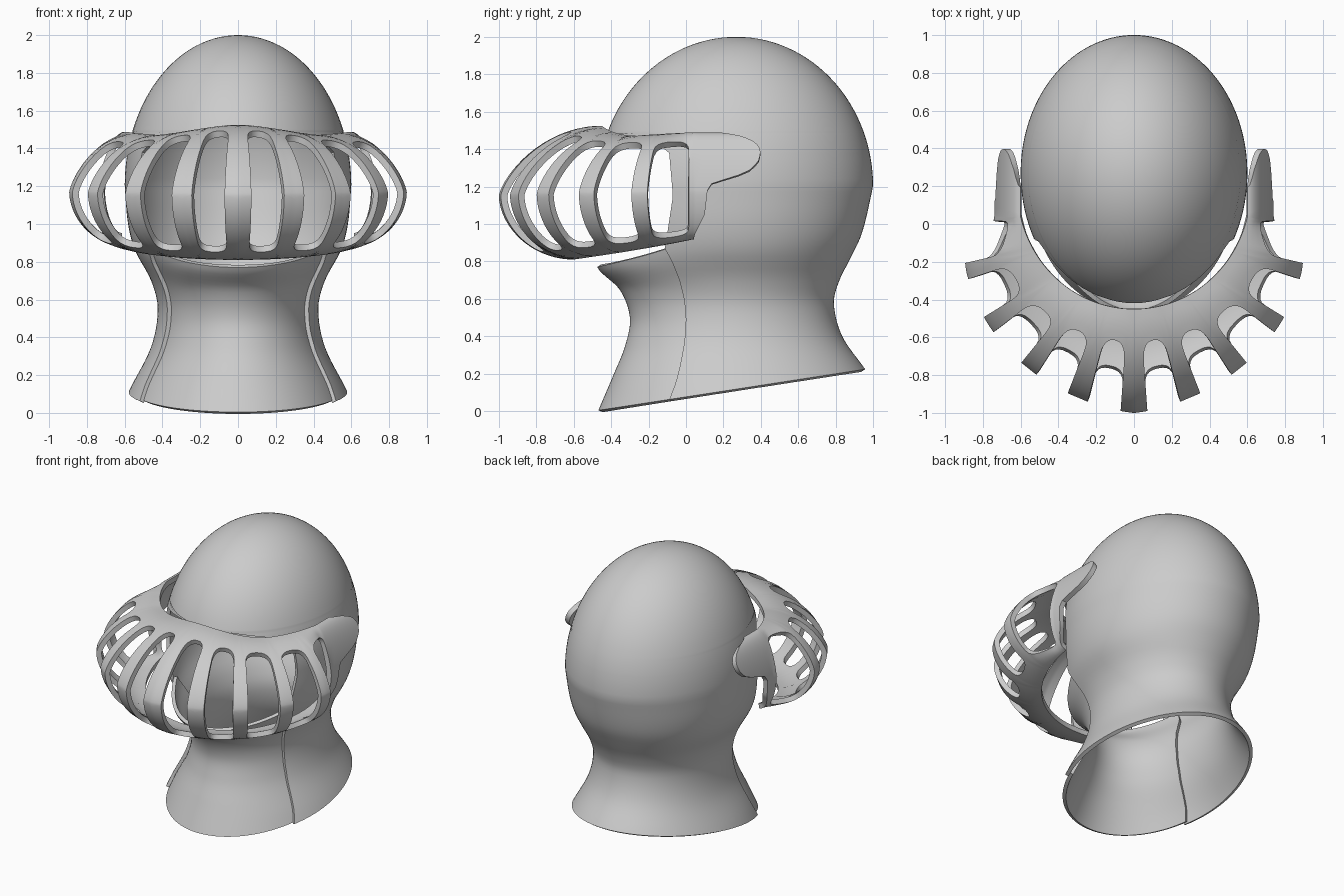
import bpy, bmesh
from math import sin, cos, pi, acos, asin, sqrt, radians

if "Cube" in bpy.data.objects:
    bpy.data.objects.remove(bpy.data.objects["Cube"])

YC = 0.27  # depth of the widest line of the skull


def curve(pts, x):
    """Smooth cubic through a few (x, value) points."""
    n = len(pts)
    x = min(max(x, pts[0][0]), pts[-1][0])
    i = max(k for k in range(n - 1) if pts[k][0] <= x)

    def slope(k):
        a, b = pts[max(k - 1, 0)], pts[min(k + 1, n - 1)]
        return (b[1] - a[1]) / (b[0] - a[0])
    (x0, y0), (x1, y1) = pts[i], pts[i + 1]
    h = x1 - x0
    s = (x - x0) / h
    return ((2*s**3 - 3*s*s + 1) * y0 + (s**3 - 2*s*s + s) * h * slope(i)
            + (3*s*s - 2*s**3) * y1 + (s**3 - s*s) * h * slope(i + 1))


def linear(pts, x):
    for (x0, y0), (x1, y1) in zip(pts, pts[1:]):
        if x <= x1:
            return y0 + (y1 - y0) * max(0, (x - x0) / (x1 - x0))
    return pts[-1][1]


def add_grid(bm, rows):
    vs = [[bm.verts.new(p) for p in r] for r in rows]
    for a, b in zip(vs, vs[1:]):
        for j in range(len(a) - 1):
            bm.faces.new((a[j], b[j], b[j + 1], a[j + 1]))


def finish(bm, name, thickness, mirror=False, trim=False):
    bmesh.ops.remove_doubles(bm, verts=bm.verts, dist=0.0004)
    bmesh.ops.dissolve_degenerate(bm, edges=bm.edges, dist=0.0001)
    if trim:  # slanted lower rim
        bmesh.ops.bisect_plane(bm, geom=bm.verts[:] + bm.edges[:] + bm.faces[:],
                               plane_co=(0, -0.47, 0.004), plane_no=(0, -0.154, 1),
                               clear_inner=True)
    me = bpy.data.meshes.new(name)
    bm.to_mesh(me)
    bm.free()
    ob = bpy.data.objects.new(name, me)
    bpy.context.collection.objects.link(ob)
    bpy.ops.object.select_all(action='DESELECT')
    ob.select_set(True)
    bpy.context.view_layer.objects.active = ob
    if mirror:
        m = ob.modifiers.new("mirror", 'MIRROR')
        m.merge_threshold = 0.001
        bpy.ops.object.modifier_apply(modifier=m.name)
    s = ob.modifiers.new("shell", 'SOLIDIFY')
    s.thickness = thickness
    s.offset = -1
    bpy.ops.object.modifier_apply(modifier=s.name)
    bpy.ops.object.shade_smooth_by_angle(angle=radians(35))


# Horizontal sections: half width, front and back by height
WIDTH = [(-.1, .67), (.12, .575), (.35, .46), (.55, .425), (.7, .46), (.86, .545), (1.0, .582), (1.2, .6)]
BACK = [(-.1, 1.17), (.22, .96), (.4, .835), (.58, .79), (.7, .82), (.8, .87), (.95, .94), (1.2, 1.0)]
FRONT = [(-.1, -.51), (0, -.47), (.2, -.385), (.35, -.325), (.5, -.30), (.65, -.355), (.77, -.475), (.9, -.47), (1.2, -.47)]
# Front edge of the skull plate: neck seam, then face opening up to the brow
EDGE = [(0, -.11), (.06, -.09), (.15, -.055), (.25, -.03), (.37, -.008), (.5, 0), (.6, -.01), (.7, -.035),
        (.8, -.075), (.88, -.12), (.95, -.10), (1.15, -.07),
        (1.38, -.09), (1.42, -.14), (1.45, -.24), (1.48, -.36), (1.5, -.5)]


def section(z):
    if z >= 1.2:
        k = sqrt(max(0, 1 - ((z - 1.2) / 0.8) ** 2))
        return 0.6 * k, YC - 0.74 * k, YC + 0.73 * k
    return curve(WIDTH, z), curve(FRONT, z), curve(BACK, z)


def shell(phi, z, inset=0.0):
    w, f, b = section(z)
    c = cos(phi)
    return ((w - inset) * sin(phi), YC + c * (b - YC if c > 0 else YC - f), z)


def edge_angle(z):
    if z >= 1.5:
        return pi
    w, f, b = section(z)
    return acos(max(-1, min(1, (linear(EDGE, z) - YC) / (YC - f))))


# Skull and neck plate
bm = bmesh.new()
zs = [1.38 * i / 40 for i in range(40)] + [1.38 + 0.12 * i / 14 for i in range(14)]
a0 = asin(0.3 / 0.8)
zs += [1.2 + 0.8 * sin(a0 + (pi / 2 - a0) * i / 22) for i in range(23)]
rows = []
for z in zs:
    e = edge_angle(z)
    rows.append([shell(e * (j / 40 - 1), z) for j in range(81)])
add_grid(bm, rows)
finish(bm, "skull_plate", 0.025, trim=True)

# Throat plate tucked under the neck seam
bm = bmesh.new()
rows = []
for i in range(41):
    row = []
    for j in range(49):
        f = j / 24 - 1
        z = (i / 40) * (0.77 + 0.105 * abs(f) ** 2)
        e = edge_angle(z) - 0.05
        row.append(shell(pi + f * (pi - e), z, 0.028))
    rows.append(row)
add_grid(bm, rows)
finish(bm, "throat_plate", 0.025, trim=True)

# Visor surface: angle from the front in degrees, t from upper to lower rim
R_OUT = [(0, 1.0), (18, .965), (36, .947), (55, .937), (74.5, .922), (78, .915), (90, .745), (95, .738)]


def visor(theta, t):
    s = theta / 90
    q = min(1, s / 0.65)
    p = min(1, max(0, s - 0.65) / 0.35)
    top = 1.525 - 0.053 * q * q * (3 - 2 * q) + 0.016 * p
    mid = 1.15 + 0.02 * s
    low = 0.81 + 0.1 * s * s
    out = linear(R_OUT, theta)
    ang = pi / 2 * (1 - 2 * t)
    a, b = cos(ang), abs(sin(ang))
    if t < 0.5:
        r0 = 0.45 + 0.14 * s * s
        z = mid + (top - mid) * b ** 1.45
    else:
        r0 = 0.6 + 0.02 * s
        z = mid - (mid - low) * b ** 1.1
    r = r0 + (out - r0) * a
    th = radians(theta)
    return (r * sin(th), -r * cos(th), z)


SIDE, END = 36, 10


def spow(v, p):
    return abs(v) ** p * (1 if v >= 0 else -1)


def bay_loops(u0, u1, t0, t1):
    """Matching points on the bay rectangle and its rounded slot."""
    outer, hole = [], []
    rt, uc, uh = 0.065, (u0 + u1) / 2, (u1 - u0) / 2
    for flip in (False, True):
        for i in range(SIDE):
            f = 1 - i / SIDE if flip else i / SIDE
            outer.append((1 if flip else 0, f))
            hole.append((u1 if flip else u0, t0 + rt + f * (t1 - t0 - 2 * rt)))
        for i in range(END):
            f = i / END
            c, s = spow(cos(pi * f), 0.8), spow(sin(pi * f), 0.8)
            outer.append((1 - f, 0) if flip else (f, 1))
            hole.append((uc + uh * c, t0 + rt - rt * s) if flip
                        else (uc - uh * c, t1 - rt + rt * s))
    return outer, hole


# Barred visor: five slotted bays per side, bars narrowing outwards
bm = bmesh.new()
bars = [0, 18, 36, 55.3, 74.3, 93.5]
half = [4.1, 3.4, 3.1, 2.9, 2.7, 2.3]
for k in range(5):
    lo, hi = bars[k], bars[k + 1]
    d = hi - lo
    outer, hole = bay_loops(half[k] / d, 1 - half[k + 1] / d, 0.105 + 0.01 * k, 0.85)
    loops = []
    for m in range(5):
        g = m / 4
        loops.append([bm.verts.new(visor(lo + d * (o[0] + (h[0] - o[0]) * g),
                                         o[1] + (h[1] - o[1]) * g))
                      for o, h in zip(outer, hole)])
    n = len(outer)
    for a, b in zip(loops, loops[1:]):
        for j in range(n):
            bm.faces.new((a[j], a[(j + 1) % n], b[(j + 1) % n], b[j]))

# Side arm: the visor surface carried straight back to a rounded tab
TAB = [(.9, .03), (.95, .05), (1.05, .10), (1.18, .115), (1.22, .14), (1.25, .25), (1.28, .33),
       (1.33, .385), (1.38, .40), (1.42, .388), (1.45, .35), (1.475, .28), (1.49, .18)]
rows = []
for i in range(SIDE + 1):
    x, y, z = visor(bars[-1], i / SIDE)
    end = max(linear(TAB, z), y + 0.004)
    rows.append([(x, y + (end - y) * j / 8, z) for j in range(9)])
add_grid(bm, rows)
finish(bm, "barred_visor", 0.035, mirror=True)
